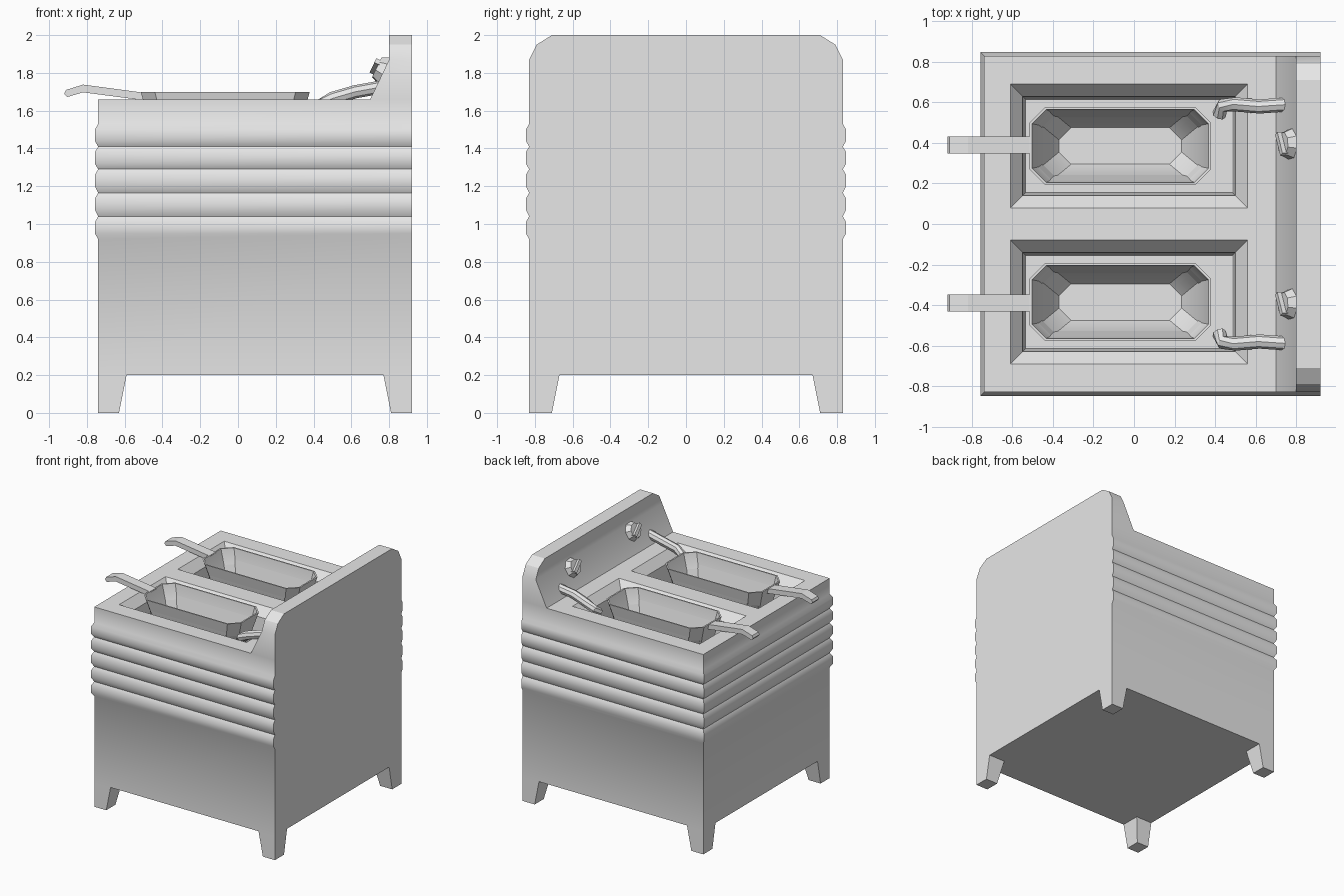
import bpy, bmesh, math
from mathutils import Matrix, Vector

cube = bpy.data.objects.get("Cube")
if cube:
    bpy.data.objects.remove(cube)

steel = bpy.data.materials.new("brushed grey steel")
steel.use_nodes = True
steel.diffuse_color = (0.8, 0.8, 0.8, 1)
steel.node_tree.nodes["Principled BSDF"].inputs["Base Color"].default_value = (0.8, 0.8, 0.8, 1)


def finish(name, bm, smooth=None, recalc=True):
    if recalc:
        bmesh.ops.recalc_face_normals(bm, faces=bm.faces)
    mesh = bpy.data.meshes.new(name)
    bm.to_mesh(mesh)
    bm.free()
    mesh.materials.append(steel)
    obj = bpy.data.objects.new(name, mesh)
    bpy.context.collection.objects.link(obj)
    if smooth:
        bpy.ops.object.select_all(action='DESELECT')
        obj.select_set(True)
        bpy.context.view_layer.objects.active = obj
        bpy.ops.object.shade_smooth_by_angle(angle=math.radians(smooth))
    return obj


def rect(x0, x1, y0, y1, z, c=0):
    """Horizontal rectangle, with corners cut by c when c is not zero."""
    if not c:
        return [(x0, y0, z), (x1, y0, z), (x1, y1, z), (x0, y1, z)]
    return [(x0 + c, y0, z), (x1 - c, y0, z), (x1, y0 + c, z), (x1, y1 - c, z),
            (x1 - c, y1, z), (x0 + c, y1, z), (x0, y1 - c, z), (x0, y0 + c, z)]


def loft(bm, rings, cap_start=True, cap_end=True):
    """Skin a stack of rings; the faces point outward when rings go up."""
    rows = [[bm.verts.new(p) for p in ring] for ring in rings]
    n = len(rows[0])
    for a, b in zip(rows, rows[1:]):
        for i in range(n):
            j = (i + 1) % n
            bm.faces.new((a[i], a[j], b[j], b[i]))
    if cap_start:
        bm.faces.new(rows[0][::-1])
    if cap_end:
        bm.faces.new(rows[-1])


X0, X1, Y = -0.74, 0.92, 0.83
TOP, BASE = 1.66, 0.2
WX0, WX1, WY0, WY1 = -0.61, 0.56, 0.08, 0.69

# Cabinet walls with five ribs on three sides
profile = [(BASE, 0), (0.92, 0)]
for z in (1.04, 1.165, 1.29, 1.41, 1.53):
    profile += [(z - 0.09, 0.018), (z - 0.03, 0.018), (z, 0)]
profile.append((TOP, 0))
bm = bmesh.new()
loft(bm, [rect(X0 - d, X1, -Y - d, Y + d, z) for z, d in profile], cap_end=False)
finish("cabinet", bm, 35)

# Worktop with openings for the two wells
bm = bmesh.new()
xs = (X0, WX0, WX1, X1)
ys = (-Y, -WY1, -WY0, WY0, WY1, Y)
for i in range(3):
    for j in range(5):
        if not (i == 1 and j in (1, 3)):
            bm.faces.new([bm.verts.new(p) for p in rect(xs[i], xs[i + 1], ys[j], ys[j + 1], TOP)])
bmesh.ops.remove_doubles(bm, verts=bm.verts, dist=0.0001)
finish("worktop", bm, recalc=False)

# Upright panel with cut top corners and a sloped control face
bm = bmesh.new()
loft(bm, [rect(x, X1, -y, y, z) for x, y, z in
          ((0.70, Y, TOP), (0.80, Y, 1.87), (0.80, 0.79, 1.95), (0.80, 0.71, 2.0))])
finish("control_panel", bm, 30)

# Tapered corner legs
for sx, xname in ((-1, "right"), (1, "left")):
    for sy, yname in ((-1, "front"), (1, "back")):
        bm = bmesh.new()
        rings = []
        for z, w in ((0, 0.11), (BASE, 0.15)):
            xa, xb = (X0, X0 + w) if sx < 0 else (X1 - w, X1)
            ya, yb = sorted((sy * Y, sy * (Y - w - 0.01)))
            rings.append(rect(xa, xb, ya, yb, z))
        loft(bm, rings)
        finish(f"{yname}_{xname}_leg", bm)

slope = Vector((-0.9, 0, 0.43)).normalized()

for s, side in ((-1, "front"), (1, "back")):
    cy = s * (WY0 + WY1) / 2

    # Sunken well: sloped shoulder, steep wall, flat floor
    bm = bmesh.new()
    hy = (WY1 - WY0) / 2
    loft(bm, [rect(WX0 + d, WX1 - d, cy - hy + d, cy + hy - d, z)
              for d, z in ((0.075, 1.38), (0.06, 1.59), (0, TOP))], cap_end=False)
    bmesh.ops.reverse_faces(bm, faces=bm.faces)
    finish(f"{side}_well", bm, recalc=False)

    # Basket: outer shell up to the rim, then inside down to a small floor
    bm = bmesh.new()
    rings = []
    for dx, dy, z, c in ((0.09, 0.07, 1.385, 0.06), (0, 0, 1.70, 0.075),
                         (0.012, 0.01, 1.70, 0.07), (0.06, 0.03, 1.52, 0.06),
                         (0.145, 0.10, 1.40, 0.06)):
        rings.append(rect(-0.515 + dx, 0.38 - dx, cy - 0.19 + dy, cy + 0.19 - dy, z, c))
    loft(bm, rings)
    finish(f"{side}_basket", bm, 30)

    # Bent flat handle
    bm = bmesh.new()
    hy0 = s * 0.39 - 0.042
    outline = [(-0.50, 1.655), (-0.50, 1.695), (-0.82, 1.738), (-0.91, 1.71),
               (-0.92, 1.69), (-0.905, 1.672), (-0.82, 1.697)]
    loft(bm, [[(x, y, z) for x, z in outline] for y in (hy0, hy0 + 0.084)])
    finish(f"{side}_basket_handle", bm)

    # Control knob with a raised grip bar, set on the sloped face
    bm = bmesh.new()
    place = (Matrix.Translation((0.755, s * 0.395, 1.82))
             @ slope.to_track_quat('Z', 'Y').to_matrix().to_4x4()
             @ Matrix.Rotation(math.radians(30), 4, 'Z'))
    bmesh.ops.create_cone(bm, cap_ends=True, segments=8, radius1=0.08, radius2=0.06,
                          depth=0.045, matrix=place)
    bmesh.ops.create_cube(bm, size=1, matrix=place @ Matrix.Translation((0, 0, 0.025))
                          @ Matrix.Diagonal((0.12, 0.028, 0.04, 1)))
    finish(f"{side}_knob", bm, recalc=False)

    # Bent filling pipe from the panel down into the well
    bm = bmesh.new()
    path = [Vector((x, s * y, z)) for x, y, z in
            ((0.76, 0.59, 1.725), (0.62, 0.58, 1.70), (0.50, 0.59, 1.665),
             (0.44, 0.585, 1.63), (0.42, 0.54, 1.59))]
    rings = []
    for i, p in enumerate(path):
        t = (path[min(i + 1, len(path) - 1)] - path[max(i - 1, 0)]).normalized()
        u = t.cross(Vector((0, 0, 1))).normalized()
        v = u.cross(t)
        rings.append([p + 0.035 * (u * math.cos(a) + v * math.sin(a))
                      for a in (k * math.tau / 8 for k in range(8))])
    loft(bm, rings)
    finish(f"{side}_pipe", bm, 30)
